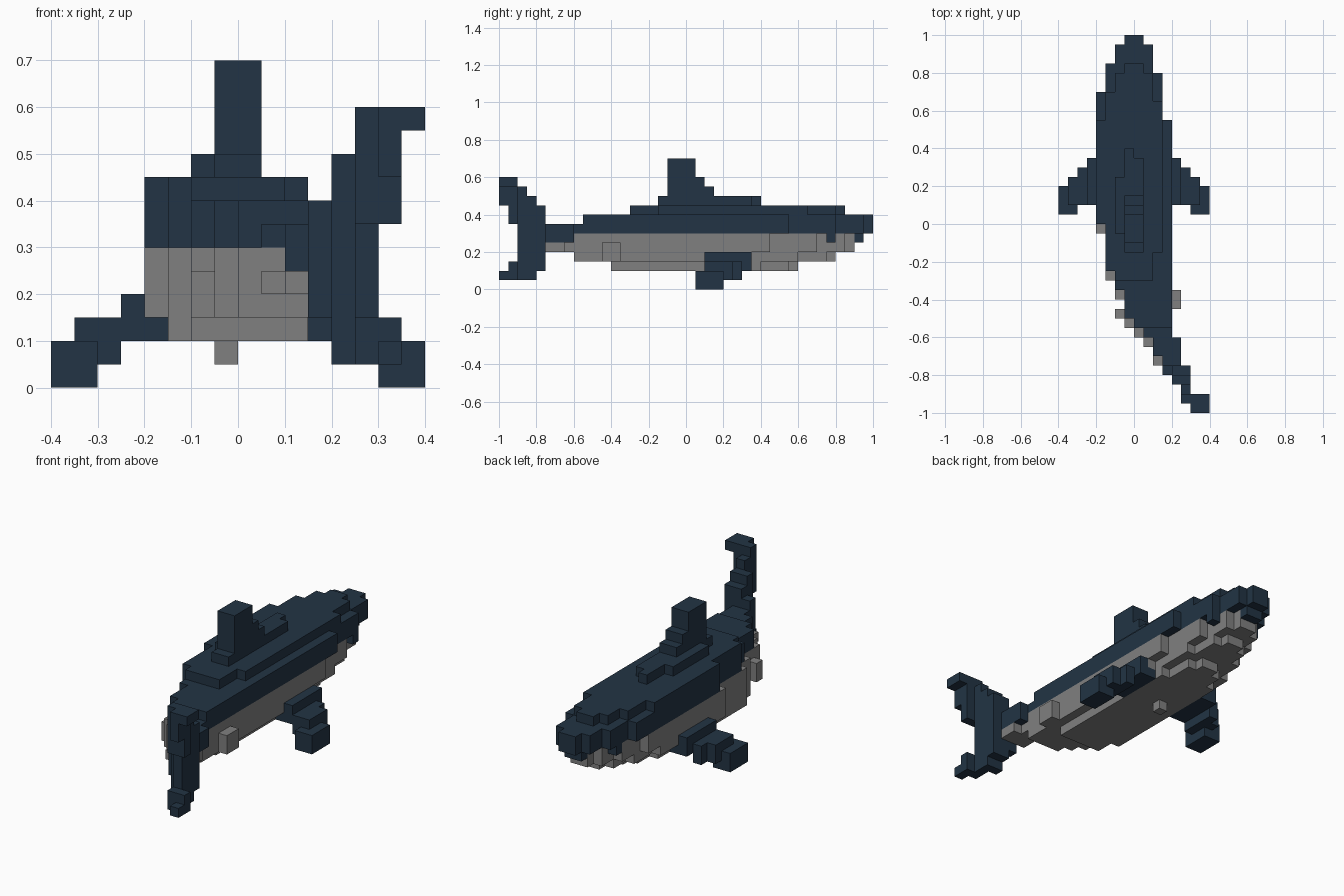
import bpy, bmesh
from mathutils import Vector

cube = bpy.data.objects.get("Cube")
if cube:
    bpy.data.objects.remove(cube)

UNIT = 0.05


def make_material(name, rgb):
    mat = bpy.data.materials.new(name)
    mat.use_nodes = True
    mat.diffuse_color = (*rgb, 1)
    mat.node_tree.nodes["Principled BSDF"].inputs["Base Color"].default_value = (*rgb, 1)
    return mat


navy = make_material("dark navy", (0.016, 0.034, 0.058))
grey = make_material("belly grey", (0.216, 0.216, 0.216))


def block(x0, x1, y0, y1, z0, z1):
    """Cells of one rectangular block, in grid units."""
    return {(x, y, z) for x in range(x0, x1) for y in range(y0, y1) for z in range(z0, z1)}


def build(name, cells, mat):
    """Skin a set of grid cells with their exposed faces only."""
    bm = bmesh.new()
    for cell in cells:
        for axis in range(3):
            for sign in (-1, 1):
                step = Vector((0, 0, 0))
                step[axis] = sign
                centre = Vector(cell)
                if tuple(int(v) for v in centre + step) in cells:
                    continue
                u, v = Vector((0, 0, 0)), Vector((0, 0, 0))
                u[(axis + 1) % 3] = 0.5
                v[(axis + 2) % 3] = 0.5 * sign
                mid = centre + Vector((0.5, 0.5, 0.5)) + step / 2
                corners = (mid - u - v, mid + u - v, mid + u + v, mid - u + v)
                bm.faces.new([bm.verts.new(c * UNIT) for c in corners])
    bmesh.ops.remove_doubles(bm, verts=bm.verts, dist=UNIT / 100)
    mesh = bpy.data.meshes.new(name)
    bm.to_mesh(mesh)
    bm.free()
    mesh.materials.append(mat)
    obj = bpy.data.objects.new(name, mesh)
    bpy.context.collection.objects.link(obj)


# Body outline from above: (starts at y, edge x), nose to tail
LEFT = [(19, -1), (17, -2), (14, -3), (0, -4), (-5, -3), (-7, -2),
        (-10, -1), (-11, 0), (-12, 1), (-14, 2), (-16, 3)]
RIGHT = [(19, 1), (16, 2), (11, 3), (-12, 4), (-16, 5)]


def edge(steps, y):
    return next((x for start, x in steps if y >= start), steps[-1][1])


def layer(z, tail, nose, low=-4, high=5, belly=0):
    """One slab of the body; the outline slides back to meet a shorter nose."""
    cells = set()
    for y in range(tail, nose):
        at = y + (20 - nose if y > 0 else belly)
        cells |= block(max(low, edge(LEFT, at)), min(high, edge(RIGHT, at)), y, y + 1, z, z + 1)
    return cells


# Back: upper slabs, nose underside, tail stem and eyes
back = layer(6, -15, 20) | layer(7, -11, 20, high=4) | layer(8, -6, 17, high=3)
back -= block(2, 4, -6, -3, 8, 9)
back |= block(-1, 1, 18, 19, 5, 6) | layer(5, -15, -12)
build("back", back, navy)
for side, x in (("right", -3), ("left", 2)):
    build(side + "_eye", block(x, x + 1, 15, 16, 5, 6), navy)

# Belly: lower slabs with a few stray bumps
belly = layer(5, -12, 18, belly=1) | layer(4, -15, 18, belly=1)
belly |= layer(3, -12, 16, belly=1) | layer(2, -8, 12, -3, 3, belly=1)
belly -= block(-1, 1, 18, 19, 5, 6)
belly |= block(4, 5, -9, -7, 3, 5) | block(-1, 0, 3, 4, 1, 2) | block(-2, -1, -10, -9, 3, 5)
build("belly", belly, grey)

# Dorsal fin on a low ridge
dorsal = block(-1, 1, -3, 7, 9, 10) | block(-1, 0, 7, 8, 9, 10) | block(-2, -1, -1, 5, 9, 10)
for z, front in ((10, 3), (11, 2), (12, 1), (13, 1)):
    dorsal |= block(-1, 1, -2, front, z, z + 1)
build("dorsal_fin", dorsal, navy)

# Pectoral fins, stepping down and out, mirrored
fin = block(3, 5, 2, 7, 2, 4) | block(5, 6, 2, 6, 1, 3)
fin |= block(6, 7, 2, 5, 1, 3) | block(6, 8, 1, 4, 0, 2)
build("left_pectoral_fin", fin, navy)
build("right_pectoral_fin", {(-1 - x, y, z) for x, y, z in fin}, navy)

# Tail fin: rows of (z, back end, front end), swept sideways towards the tip
SWEEP = {-20: (6, 7), -19: (5, 7), -18: (5, 6), -17: (4, 6), -16: (4, 6)}
tail = set()
for z, y0, y1 in ((1, -20, -16), (2, -19, -15), (3, -18, -15), (4, -18, -15), (5, -18, -15),
                  (6, -18, -15), (7, -19, -15), (8, -19, -15), (9, -20, -16),
                  (10, -20, -17), (11, -20, -18)):
    for y in range(y0, y1):
        x0, x1 = SWEEP[y]
        tail |= block(x0, x1 + (z == 11), y, y + 1, z, z + 1)
tail |= block(3, 4, -16, -15, 3, 8)
build("tail_fin", tail, navy)
